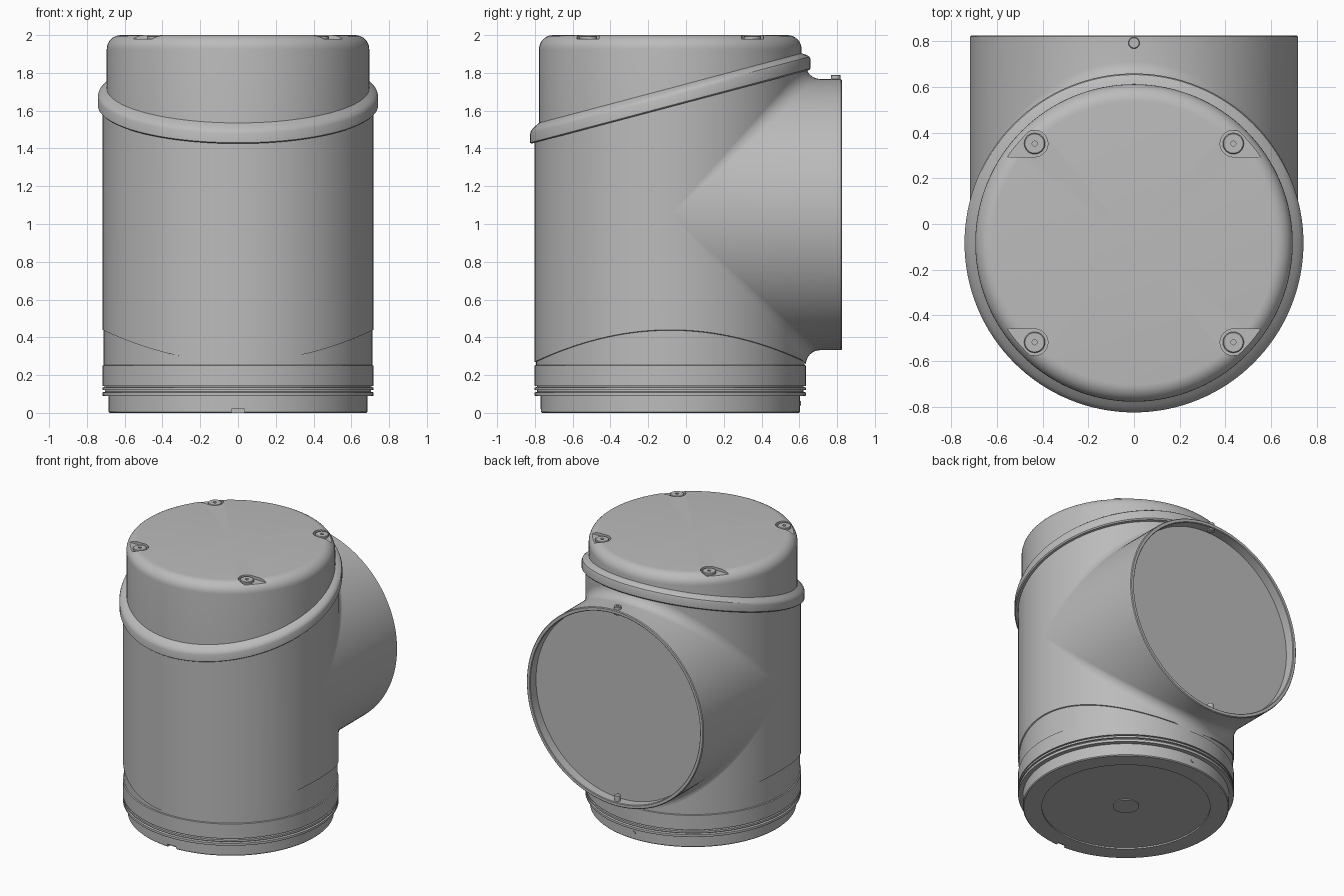
import bpy, bmesh, math
from mathutils import Vector, Matrix

cube = bpy.data.objects.get("Cube")
if cube:
    bpy.data.objects.remove(cube, do_unlink=True)

R = 0.718          # shared radius of the pipe and its side branch
YC = -0.083        # pipe axis
ZB = 1.05          # branch axis height
SLOPE = 0.265      # tilt of the collar
N = 128

grey = bpy.data.materials.new("plain grey")
grey.use_nodes = True
grey.diffuse_color = (0.5, 0.5, 0.5, 1)
grey.node_tree.nodes["Principled BSDF"].inputs["Base Color"].default_value = (0.5, 0.5, 0.5, 1)


def finish(name, bm):
    bmesh.ops.remove_doubles(bm, verts=bm.verts, dist=1e-5)
    bmesh.ops.recalc_face_normals(bm, faces=bm.faces)
    mesh = bpy.data.meshes.new(name)
    bm.to_mesh(mesh)
    bm.free()
    mesh.materials.append(grey)
    ob = bpy.data.objects.new(name, mesh)
    bpy.context.collection.objects.link(ob)
    return ob


def smooth(ob):
    bpy.ops.object.select_all(action='DESELECT')
    ob.select_set(True)
    bpy.context.view_layer.objects.active = ob
    bpy.ops.object.shade_smooth_by_angle(angle=math.radians(32))


def skin(name, rings, closed=False):
    """Join rings of points with quads."""
    bm = bmesh.new()
    loops = [[bm.verts.new(p) for p in ring] for ring in rings]
    if closed:
        loops.append(loops[0])
    for a, b in zip(loops, loops[1:]):
        n = len(a)
        for i in range(n):
            j = (i + 1) % n
            bm.faces.new((a[i], a[j], b[j], b[i]))
    return finish(name, bm)


def lathe(name, profile, centre=(0, YC), height=lambda h, x, y: h, closed=False, n=N):
    """Turn (radius, height) points about a vertical axis."""
    rings = []
    for r, h in profile:
        ring = []
        for i in range(n):
            a = math.tau * i / n
            x, y = r * math.cos(a), r * math.sin(a)
            ring.append((x + centre[0], y + centre[1], height(h, x, y)))
        rings.append(ring)
    return skin(name, rings, closed)


def cylinder(name, r, depth, loc, rot=None, n=24):
    bm = bmesh.new()
    m = Matrix.Translation(loc) @ (rot or Matrix())
    bmesh.ops.create_cone(bm, cap_ends=True, segments=n, radius1=r, radius2=r, depth=depth, matrix=m)
    return finish(name, bm)


def box(name, size, loc):
    bm = bmesh.new()
    bmesh.ops.create_cube(bm, size=1, matrix=Matrix.Translation(loc) @ Matrix.Diagonal((*size, 1)))
    return finish(name, bm)


def cut(ob, cutters):
    for c in cutters:
        c.hide_render = True
        mod = ob.modifiers.new("cut", 'BOOLEAN')
        mod.operation, mod.solver, mod.object = 'DIFFERENCE', 'EXACT', c
        bpy.ops.object.select_all(action='DESELECT')
        ob.select_set(True)
        bpy.context.view_layer.objects.active = ob
        bpy.ops.object.modifier_apply(modifier=mod.name)
        bpy.data.objects.remove(c, do_unlink=True)


# Base with ring grooves, shallow underside recess and a front notch
base = lathe("base", [
    (0, 0.004), (0.088, 0.004), (0.088, 0.01), (0.56, 0.01), (0.56, 0), (0.68, 0),
    (0.686, 0.006), (0.686, 0.09), (0.716, 0.09), (R, 0.093), (R, 0.108), (0.705, 0.112),
    (0.705, 0.12), (R, 0.12), (R, 0.134), (0.706, 0.137), (0.706, 0.143), (R, 0.143),
    (R, 0.25), (0.711, 0.253), (0.711, 0.5), (0, 0.5)])
cut(base, [box("notch_cutter", (0.07, 0.06, 0.04), (0, YC - 0.686, 0))])
smooth(base)


# Main sleeve: saddle-shaped lower edge, tilted upper edge
def sleeve_height(h, x, y):
    return 0.27 + 0.17 * (x / R) ** 2 if h == 0 else h + SLOPE * y


smooth(lathe("main_sleeve", [(0.705, 0), (R, 0), (R, 1.64)], height=sleeve_height))

# Tilted collar
smooth(lathe("tilted_collar", [
    (0.69, 1.62), (0.735, 1.62), (0.742, 1.627), (0.742, 1.675), (0.737, 1.69),
    (0.724, 1.702), (0.708, 1.712), (0.69, 1.722)],
    height=lambda h, x, y: h + SLOPE * y, closed=True))

# Cap with rounded shoulder and four screw pockets
B = 0.075
shoulder = [(0.695 - B + B * math.cos(k * math.pi / 16), 2 - B + B * math.sin(k * math.pi / 16))
            for k in range(9)]
cap = lathe("cap", [(0, 1.44), (0.695, 1.44)] + shoulder + [(0, 2)])
P = 0.435
spots = [(sx, sx * P, YC + sy * P) for sx in (-1, 1) for sy in (-1, 1)]
cutters = []
for sx, x, y in spots:
    cutters.append(cylinder("pocket_cutter", 0.058, 0.2, (x, y, 2.08), n=40))
    cutters.append(box("slot_cutter", (0.3, 0.1159, 0.2), (x + sx * 0.15, y, 2.08)))
cut(cap, cutters)
smooth(cap)
for sx, x, y in spots:
    smooth(lathe("cap_screw", [(0, 1.985), (0.011, 1.985), (0.011, 1.996), (0.042, 1.996),
                               (0.046, 1.992), (0.046, 1.975)], centre=(x, y), n=32))

# Side branch: filleted joint, rim and recessed end plate
F = 0.075
rings = []
for k in range(9):
    a = k * math.pi / 16
    ring = []
    for i in range(N):
        t = math.tau * i / N
        c = math.cos(t)
        f = F * abs(c)
        z = R * c + math.copysign(f * (1 - math.sin(a)), c)
        ring.append((R * math.sin(t), YC + R * abs(c) + f * (1 - math.cos(a)), ZB + z))
    rings.append(ring)
for r, y in [(R, 0.82), (0.713, 0.825), (0.694, 0.825), (0.69, 0.821), (0.69, 0.755), (0, 0.755)]:
    rings.append([(r * math.sin(math.tau * i / N), y, ZB + r * math.cos(math.tau * i / N))
                  for i in range(N)])
smooth(skin("side_branch", rings))

# Small pins on the branch rim and at the back of the base
smooth(lathe("upper_rim_pin", [(0.0, 1.785), (0.01, 1.785), (0.01, 1.79), (0.022, 1.79),
                               (0.025, 1.787), (0.025, 1.73), (0, 1.73)], centre=(0, 0.793), n=24))
smooth(cylinder("lower_rim_pin", 0.02, 0.06, (0, 0.793, 0.37)))
smooth(cylinder("base_pin", 0.012, 0.02, (0, YC + 0.682, 0.05), Matrix.Rotation(math.pi / 2, 4, 'X')))
